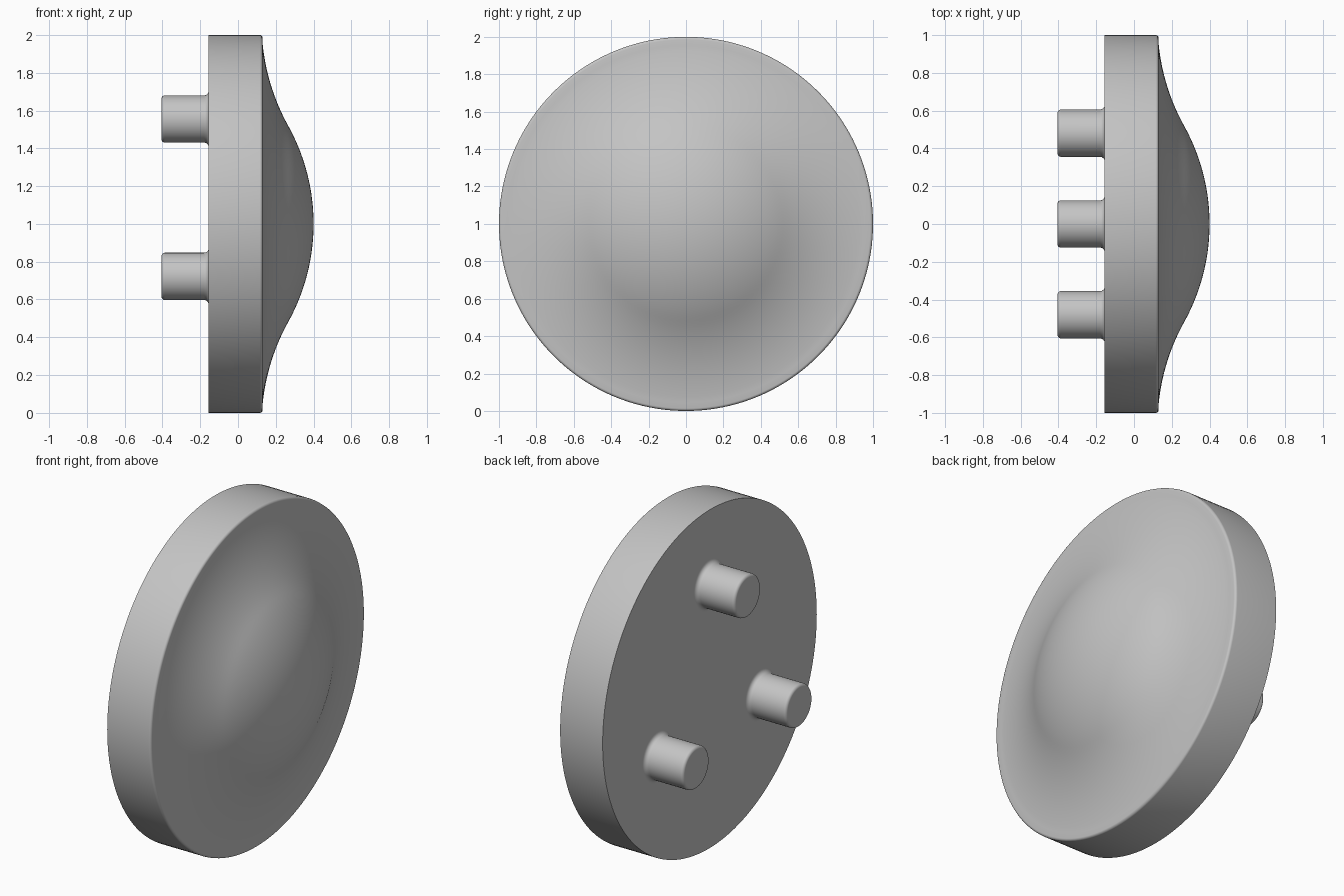
import bpy, bmesh, math
from mathutils import Vector

cube = bpy.data.objects.get("Cube")
if cube:
    bpy.data.objects.remove(cube, do_unlink=True)

grey = bpy.data.materials.new("light grey")
grey.use_nodes = True
color = (0.55, 0.55, 0.55, 1)
grey.diffuse_color = color
grey.node_tree.nodes["Principled BSDF"].inputs["Base Color"].default_value = color


def arc(cx, cr, radius, start, end, steps):
    """Arc points as (x, distance from axis); angles in degrees from +x."""
    angles = [math.radians(start + (end - start) * i / steps) for i in range(steps + 1)]
    return [(cx + radius * math.cos(a), cr + radius * math.sin(a)) for a in angles]


def lathe(name, profile, y, z, segments):
    """Spin a profile around an axis parallel to x."""
    bm = bmesh.new()
    verts = [bm.verts.new((x, 0, r)) for x, r in profile]
    edges = [bm.edges.new(pair) for pair in zip(verts, verts[1:])]
    bmesh.ops.spin(bm, geom=verts + edges, cent=(0, 0, 0), axis=(1, 0, 0),
                   angle=math.tau, steps=segments)
    bmesh.ops.remove_doubles(bm, verts=bm.verts, dist=1e-5)
    bmesh.ops.recalc_face_normals(bm, faces=bm.faces)
    # Outward direction check on the face furthest from the axis
    rim = max(bm.faces, key=lambda f: f.calc_center_median().yz.length)
    c = rim.calc_center_median()
    if rim.normal.dot(Vector((0, c.y, c.z))) < 0:
        bmesh.ops.reverse_faces(bm, faces=bm.faces)
    mesh = bpy.data.meshes.new(name)
    bm.to_mesh(mesh)
    bm.free()
    mesh.materials.append(grey)
    obj = bpy.data.objects.new(name, mesh)
    obj.location = (0, y, z)
    bpy.context.collection.objects.link(obj)
    bpy.ops.object.select_all(action='DESELECT')
    obj.select_set(True)
    bpy.context.view_layer.objects.active = obj
    bpy.ops.object.shade_smooth_by_angle(angle=math.radians(35))
    return obj


# Domed disc: flat back, straight rim, rounded lip, hollow flare, crown
BACK = -0.155
lip = arc(0.115, 0.985, 0.015, 90, 4, 5)
dome_radius, bend = 1.07, 29
crown = arc(0.40 - dome_radius, 0, dome_radius, bend, 0, 20)
(lx, lr), (cx, cr) = lip[-1], crown[0]
chord = math.hypot(cx - lx, lr - cr)
flare_radius = chord / (2 * math.sin(math.radians((bend - 4) / 2)))
flare_x = cx + flare_radius * math.cos(math.radians(bend))
flare_r = cr + flare_radius * math.sin(math.radians(bend))
flare = arc(flare_x, flare_r, flare_radius, 184, 180 + bend, 16)
crown[-1] = (0.40, 0)
lathe("domed_disc", [(BACK, 0), (BACK, 1)] + lip + flare[1:-1] + crown, 0, 1, 160)

# Three mounting pegs with a flared root and a rounded tip
PEG, TIP, ROOT, ROUND = 0.125, -0.405, 0.025, 0.018
root = arc(BACK - ROOT, PEG + ROOT, ROOT, 0, -90, 6)
tip = arc(TIP + ROUND, PEG - ROUND, ROUND, 90, 180, 6)
inner = PEG - ROUND - 0.003
for name, angle in (("top_peg", 90), ("left_peg", 210), ("right_peg", 330)):
    a = math.radians(angle)
    lathe(name, root + tip + [(TIP, inner), (TIP, 0)],
          0.555 * math.cos(a), 1 + 0.555 * math.sin(a), 48)
